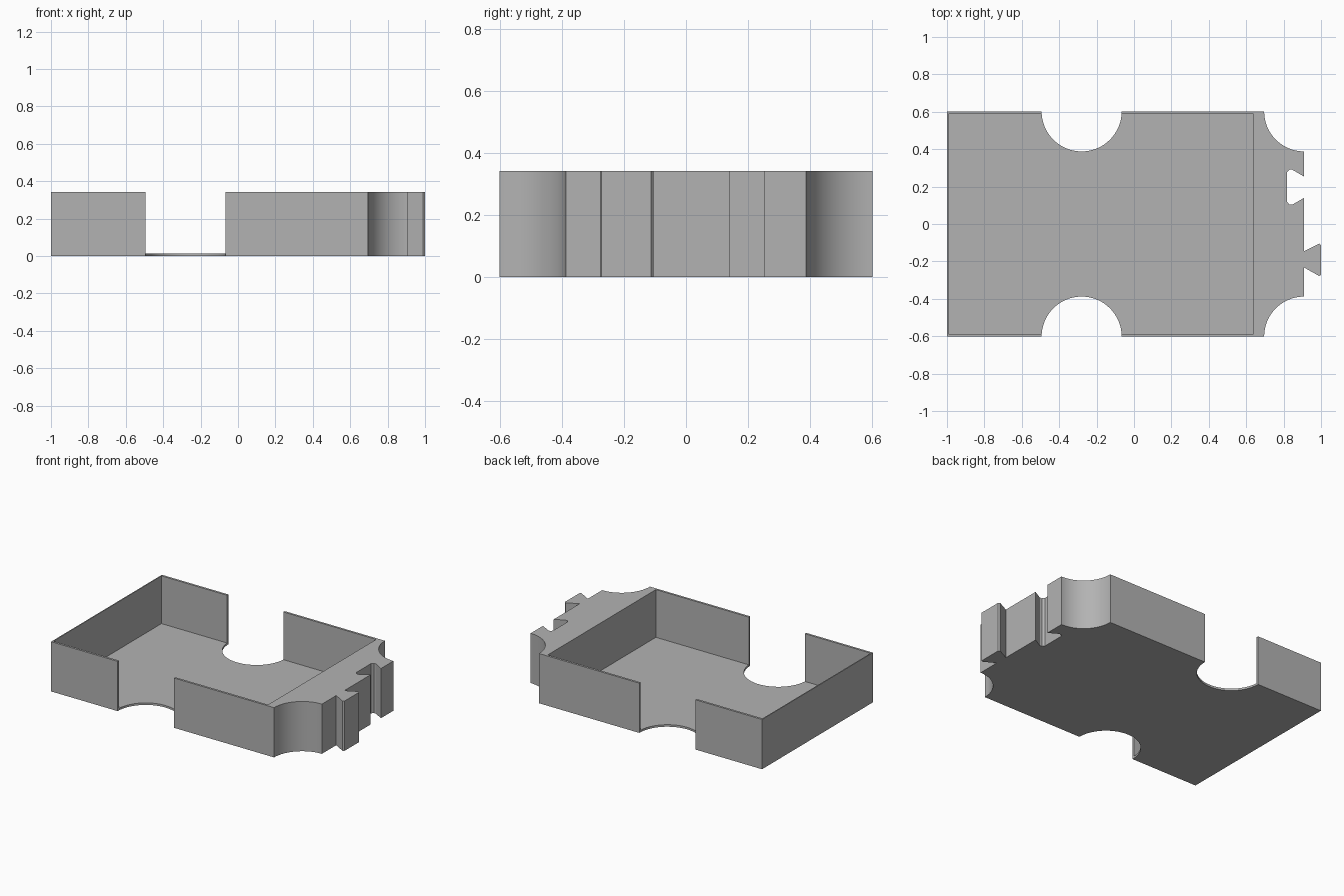
import bpy, bmesh
from math import cos, sin, pi

cube = bpy.data.objects.get("Cube")
if cube:
    bpy.data.objects.remove(cube, do_unlink=True)

HALF_W, HEIGHT, FLOOR = 0.602, 0.342, 0.014
END_X, NOTCH_X, R = 0.91, -0.28, 0.214

grey = bpy.data.materials.new("plain grey")
grey.use_nodes = True
grey.diffuse_color = (0.45, 0.45, 0.45, 1)
grey.node_tree.nodes["Principled BSDF"].inputs["Base Color"].default_value = grey.diffuse_color


def arc(cx, cy, r, start, end, steps=32):
    return [(cx + r * cos(start + (end - start) * i / steps),
             cy + r * sin(start + (end - start) * i / steps)) for i in range(steps + 1)]


def prism(name, outline, z0, z1):
    bm = bmesh.new()
    face = bm.faces.new([bm.verts.new((x, y, z0)) for x, y in outline])
    top = bmesh.ops.extrude_face_region(bm, geom=[face])["geom"]
    bmesh.ops.translate(bm, vec=(0, 0, z1 - z0),
                        verts=[v for v in top if isinstance(v, bmesh.types.BMVert)])
    bmesh.ops.recalc_face_normals(bm, faces=bm.faces)
    mesh = bpy.data.meshes.new(name)
    bm.to_mesh(mesh)
    bm.free()
    mesh.materials.append(grey)
    obj = bpy.data.objects.new(name, mesh)
    bpy.context.collection.objects.link(obj)
    return obj


# Dovetail tab and matching socket on the end face
tab = [(END_X, -0.233), (0.99, -0.278), (1, -0.272), (1, -0.113), (0.99, -0.105), (END_X, -0.145)]
socket = [(END_X, 0.14), (0.845, 0.103), (0.83, 0.104), (0.818, 0.12),
          (0.818, 0.275), (0.83, 0.29), (0.845, 0.291), (END_X, 0.253)]

# Outline, counter-clockwise from the front left corner
outline = [(-1, -HALF_W)]
outline += arc(NOTCH_X, -HALF_W, R, pi, 0)
outline += arc(END_X, -HALF_W, R, pi, pi / 2)
outline += tab + socket
outline += arc(END_X, HALF_W, R, -pi / 2, -pi)
outline += arc(NOTCH_X, HALF_W, R, 0, -pi)
outline += [(-1, HALF_W)]
tray = prism("tray", outline, 0, HEIGHT)

# Hollow out the tray, leaving the floor, thin walls and solid end block
x0, x1, y = -0.993, 0.64, 0.587
cutter = prism("cavity_cutter", [(x0, -y), (x1, -y), (x1, y), (x0, y)], FLOOR, 1)
cutter.hide_render = True
mod = tray.modifiers.new("cavity", "BOOLEAN")
mod.operation, mod.object, mod.solver = "DIFFERENCE", cutter, "EXACT"

bpy.ops.object.select_all(action="DESELECT")
tray.select_set(True)
bpy.context.view_layer.objects.active = tray
bpy.ops.object.modifier_apply(modifier=mod.name)
bpy.data.objects.remove(cutter, do_unlink=True)
bpy.ops.object.shade_smooth_by_angle(angle=pi / 6)
